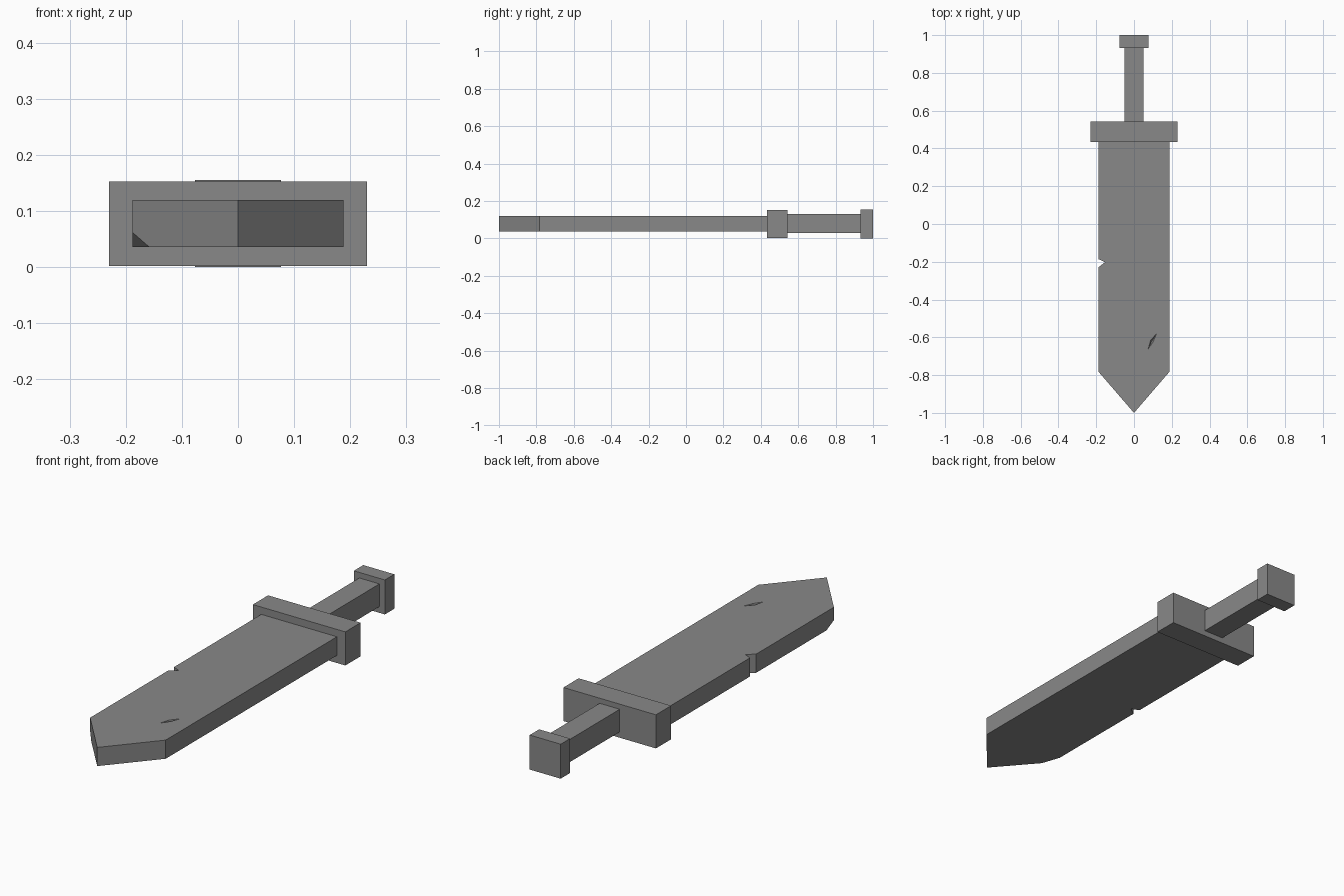
import bpy, bmesh
from mathutils import Vector

cube = bpy.data.objects.get("Cube")
if cube:
    bpy.data.objects.remove(cube, do_unlink=True)

# One plain grey for the whole sword
grey = bpy.data.materials.new("plain_grey")
grey.use_nodes = True
colour = (0.25, 0.25, 0.25, 1)
grey.diffuse_color = colour
grey.node_tree.nodes["Principled BSDF"].inputs["Base Color"].default_value = colour


def add_object(name, bm):
    bmesh.ops.recalc_face_normals(bm, faces=bm.faces[:])
    mesh = bpy.data.meshes.new(name)
    bm.to_mesh(mesh)
    bm.free()
    mesh.materials.append(grey)
    obj = bpy.data.objects.new(name, mesh)
    bpy.context.collection.objects.link(obj)
    return obj


def add_box(name, half_width, y0, y1, z0, z1):
    bm = bmesh.new()
    bmesh.ops.create_cube(bm, size=1)
    bmesh.ops.scale(bm, vec=(2 * half_width, y1 - y0, z1 - z0), verts=bm.verts)
    bmesh.ops.translate(bm, vec=(0, (y0 + y1) / 2, (z0 + z1) / 2), verts=bm.verts)
    return add_object(name, bm)


# Guard, grip and pommel
add_box("guard", 0.23, 0.434, 0.542, 0.002, 0.153)
add_box("grip", 0.05, 0.54, 0.94, 0.028, 0.13)
add_box("pommel", 0.077, 0.933, 1.0, 0.0, 0.155)

# Blade: extruded outline with a pointed tip and a nick in one edge
W, SHOULDER, BOTTOM, TOP = 0.188, -0.782, 0.036, 0.12
outline = [(0, -1), (W, SHOULDER), (W, 0.44), (-W, 0.44),
           (-W, -0.186), (-0.153, -0.202), (-W, -0.229), (-W, SHOULDER)]
bm = bmesh.new()
face = bm.faces.new([bm.verts.new((x, y, BOTTOM)) for x, y in outline])
extruded = bmesh.ops.extrude_face_region(bm, geom=[face])["geom"]
bmesh.ops.translate(bm, vec=(0, 0, TOP - BOTTOM),
                    verts=[v for v in extruded if isinstance(v, bmesh.types.BMVert)])

# Chipped lower corner at the shoulder
a = Vector((-W, SHOULDER, 0.062))
b = Vector((-W, -0.73, BOTTOM))
c = Vector((-0.158, -0.817, BOTTOM))
normal = (b - a).cross(c - a)
if normal.dot(Vector((-W, SHOULDER, BOTTOM)) - a) < 0:
    normal.negate()
bmesh.ops.bisect_plane(bm, geom=bm.verts[:] + bm.edges[:] + bm.faces[:],
                       plane_co=a, plane_no=normal, clear_outer=True)
bmesh.ops.holes_fill(bm, edges=[e for e in bm.edges if e.is_boundary])
blade = add_object("blade", bm)

# Shallow gouge in the upper face, cut with a thin lens-shaped wedge
bm = bmesh.new()
for point in [(0.075, -0.662, TOP), (0.121, -0.578, TOP), (0.088, -0.616, TOP),
              (0.101, -0.624, TOP), (0.094, -0.62, TOP - 0.02), (0.094, -0.62, TOP + 0.02)]:
    bm.verts.new(point)
bmesh.ops.convex_hull(bm, input=bm.verts[:])
gouge = add_object("gouge_cutter", bm)
gouge.hide_render = True
gouge.hide_viewport = True
gouge.display_type = 'WIRE'
cut = blade.modifiers.new("gouge", 'BOOLEAN')
cut.operation = 'DIFFERENCE'
cut.solver = 'EXACT'
cut.object = gouge
